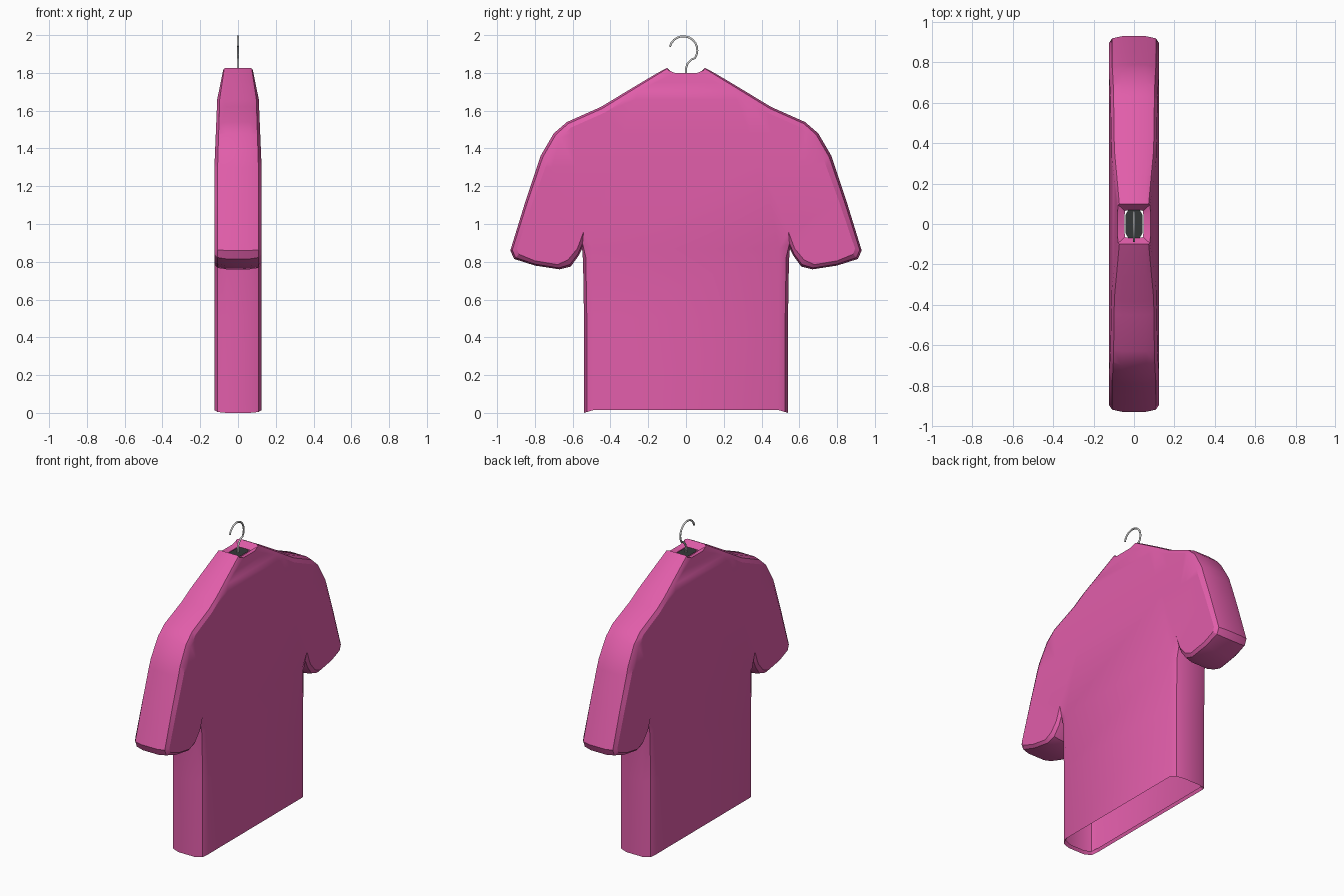
import bpy, bmesh, math
from mathutils import Vector

if "Cube" in bpy.data.objects:
    bpy.data.objects.remove(bpy.data.objects["Cube"])


def material(name, color):
    m = bpy.data.materials.new(name)
    m.diffuse_color = (*color, 1)
    m.use_nodes = True
    m.node_tree.nodes["Principled BSDF"].inputs["Base Color"].default_value = m.diffuse_color
    return m


def finish(bm, name, mat):
    bmesh.ops.recalc_face_normals(bm, faces=bm.faces)
    me = bpy.data.meshes.new(name)
    bm.to_mesh(me)
    bm.free()
    ob = bpy.data.objects.new(name, me)
    bpy.context.collection.objects.link(ob)
    if mat:
        me.materials.append(mat)
    bpy.ops.object.select_all(action='DESELECT')
    ob.select_set(True)
    bpy.context.view_layer.objects.active = ob
    bpy.ops.object.shade_smooth_by_angle(angle=math.radians(28))
    return ob


# Half outline, hem to neck: side-wall y, z, then flat-panel y, z
OUTLINE = [
    (.54, .0, .49, .015), (.54, .50, .49, .50), (.545, .80, .495, .87),
    (.55, .87, .542, .96), (.57, .83, .575, .87), (.61, .775, .625, .81),
    (.67, .76, .68, .785), (.80, .78, .80, .805), (.91, .815, .885, .84),
    (.93, .86, .895, .87), (.85, 1.12, .81, 1.12), (.77, 1.36, .73, 1.34),
    (.70, 1.48, .665, 1.455), (.63, 1.54, .61, 1.51), (.45, 1.62, .43, 1.59),
    (.26, 1.735, .25, 1.705), (.15, 1.80, .145, 1.775), (.10, 1.827, .095, 1.815),
]
LAYERS = [(.125, 1), (.108, .3), (.06, 0), (-.06, 0), (-.108, .3), (-.125, 1)]
NECK = (.06, 1.80)

pink = material("pink_cloth", (.75, .11, .40))
dark = material("dark_opening", (.035, .04, .04))

# Shirt: rounded edge strips on both halves joined by front and back panels
bm = bmesh.new()
rims = {}
for s in (1, -1):
    rows = []
    for x, t in LAYERS:
        rows.append([bm.verts.new((x, s * (a + (c - a) * t), b + (d - b) * t))
                     for a, b, c, d in OUTLINE])
    for r0, r1 in zip(rows, rows[1:]):
        for i in range(len(OUTLINE) - 1):
            bm.faces.new((r0[i], r0[i + 1], r1[i + 1], r1[i]))
    rims[s] = (rows[0], rows[-1])
panels = []
for k, x in enumerate((.125, -.125)):
    neck = [bm.verts.new((x, s * NECK[0], NECK[1])) for s in (1, -1)]
    panels.append(bm.faces.new(rims[1][k] + neck + rims[-1][k][::-1]))
bmesh.ops.recalc_face_normals(bm, faces=bm.faces)
bmesh.ops.triangulate(bm, faces=panels)

# Thin the cloth towards the neck
for z in (1.3, 1.48, 1.66, 1.75):
    bmesh.ops.bisect_plane(bm, geom=bm.verts[:] + bm.edges[:] + bm.faces[:],
                           plane_co=(0, 0, z), plane_no=(0, 0, 1), dist=1e-4)
for v in bm.verts:
    z = v.co.z
    g = 1 - .23 * max(0, min(1, (z - 1.3) / .36)) - .5 * max(0, (z - 1.66) / .16)
    ax = abs(v.co.x)
    if ax > .061:
        v.co.x = math.copysign(.06 + (ax - .06) * g, v.co.x)


# Turned-in neck lip and hem
def turn_in(edges, sx, sy, dz):
    new = bmesh.ops.extrude_edge_only(bm, edges=edges)["geom"]
    for v in (g for g in new if isinstance(g, bmesh.types.BMVert)):
        v.co = (v.co.x * sx, v.co.y * sy, dz(v.co.z))
    return [g for g in new if isinstance(g, bmesh.types.BMEdge)]


border = [e for e in bm.edges if e.is_boundary]
neck_edges = [e for e in border if e.verts[0].co.z > 1]
hem_edges = [e for e in border if e.verts[0].co.z < .1]
turn_in(hem_edges, .93, .98, lambda z: z + .02)
turn_in(neck_edges, .57, .68, lambda z: 1.79)
finish(bm, "shirt", pink)

# Dark neck opening
bm = bmesh.new()
ring = [(.028, .07), (.042, .045), (.042, -.045), (.028, -.07),
        (-.028, -.07), (-.042, -.045), (-.042, .045), (-.028, .07)]
bm.faces.new([bm.verts.new((x, y, 1.791)) for x, y in ring])
finish(bm, "neck_opening", dark)

# Hanger hook: short stem bending into an open arc
path = [(0, 1.78), (0, 1.825), (.008, 1.85), (.03, 1.872)]
for i in range(13):
    a = math.radians(-35 + i * 200 / 12)
    path.append((-.014 + .074 * math.cos(a), 1.92 + .074 * math.sin(a)))
cu = bpy.data.curves.new("hanger_hook", 'CURVE')
cu.dimensions = '3D'
cu.bevel_depth = .006
cu.bevel_resolution = 1
cu.use_fill_caps = True
sp = cu.splines.new('POLY')
sp.points.add(len(path) - 1)
for p, (y, z) in zip(sp.points, path):
    p.co = (0, y, z, 1)
sp.use_smooth = True
hook = bpy.data.objects.new("hanger_hook", cu)
bpy.context.collection.objects.link(hook)
